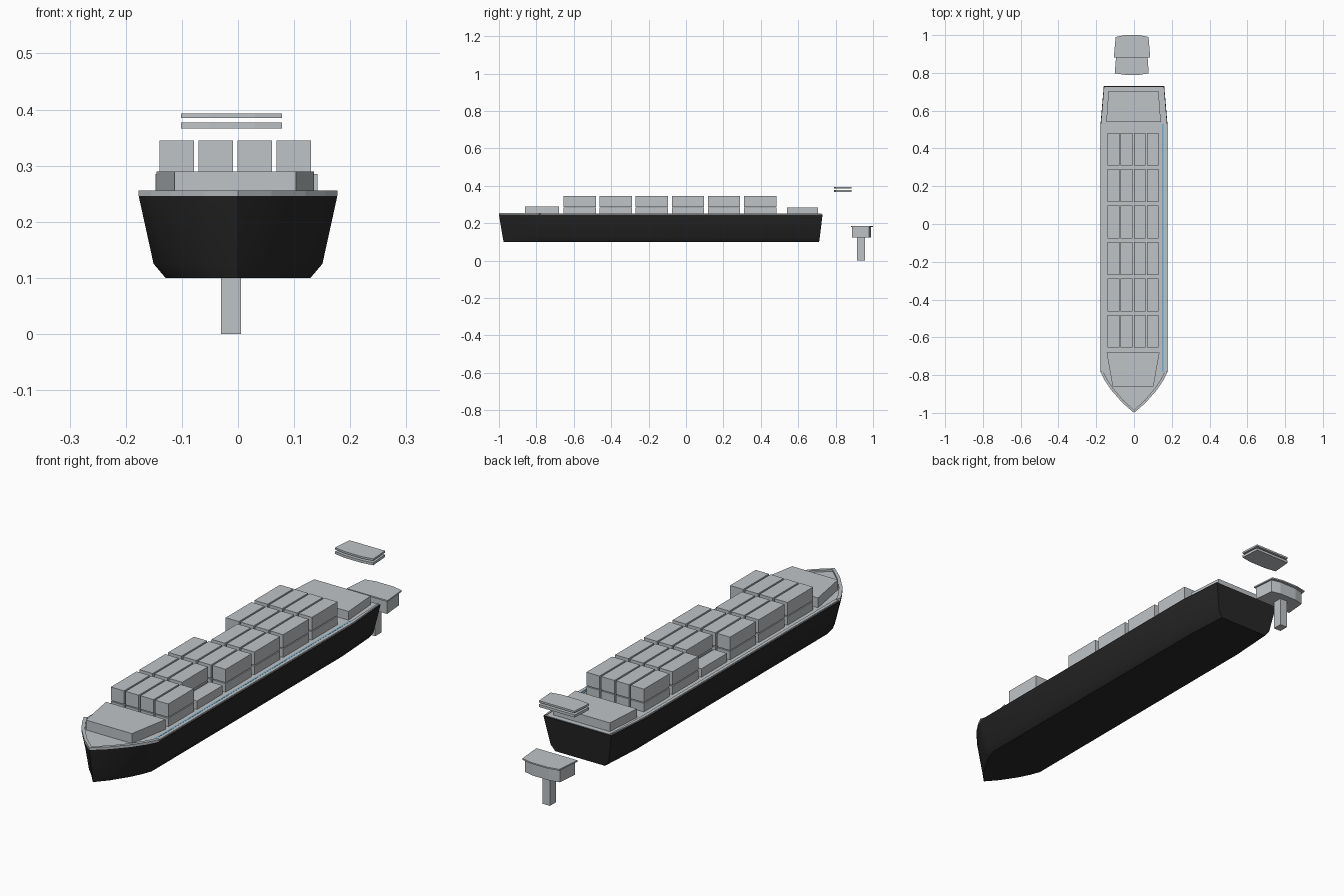
import bpy
import bmesh

cube = bpy.data.objects.get("Cube")
if cube:
    bpy.data.objects.remove(cube, do_unlink=True)


def material(name, rgb):
    m = bpy.data.materials.new(name)
    m.use_nodes = True
    m.diffuse_color = (*rgb, 1)
    m.node_tree.nodes["Principled BSDF"].inputs["Base Color"].default_value = (*rgb, 1)
    return m


grey = material("light_grey", (0.52, 0.55, 0.57))
black = material("hull_black", (0.02, 0.02, 0.02))
blue = material("walkway_blue", (0.16, 0.42, 0.62))


def loft(name, rings, mat):
    """Close a stack of equal-length rings of points into a solid."""
    bm = bmesh.new()
    loops = [[bm.verts.new(p) for p in ring] for ring in rings]
    n = len(loops[0])
    for low, high in zip(loops, loops[1:]):
        for i in range(n):
            j = (i + 1) % n
            bm.faces.new((low[i], low[j], high[j], high[i]))
    bm.faces.new(loops[0][::-1])
    bm.faces.new(loops[-1])
    bmesh.ops.recalc_face_normals(bm, faces=bm.faces)
    mesh = bpy.data.meshes.new(name)
    bm.to_mesh(mesh)
    bm.free()
    mesh.materials.append(mat)
    ob = bpy.data.objects.new(name, mesh)
    bpy.context.collection.objects.link(ob)
    return ob


def prism(name, outline, z0, z1, mat=grey):
    return loft(name, [[(x, y, z) for x, y in outline] for z in (z0, z1)], mat)


def box(name, x0, x1, y0, y1, z0, z1, mat=grey):
    return prism(name, [(x0, y0), (x1, y0), (x1, y1), (x0, y1)], z0, z1, mat)


def mirrored(half):
    """Complete an outline whose first point lies on the centre line."""
    return half + [(-x, y) for x, y in reversed(half[1:])]


# Hull: pointed bow, parallel sides, tapered stern and chamfered bilge
bow = [(0, -1), (0.06, -0.948), (0.12, -0.88), (0.155, -0.828), (0.177, -0.785)]
half = bow + [(0.177, 0.53), (0.16, 0.73)]
sections = [(0.10, 0.73, 0.975), (0.125, 0.85, 0.98), (0.246, 1, 1)]
hull = loft("hull", [[(x * sx, y * sy, z) for x, y in mirrored(half)]
                     for z, sx, sy in sections], black)
bpy.context.view_layer.objects.active = hull
hull.select_set(True)
bpy.ops.object.shade_smooth_by_angle()
hull.select_set(False)

# Deck and the bulwark around the bow
prism("deck", mirrored([(x * 0.98, y * 0.995) for x, y in half]), 0.24, 0.248)
inner = [(x * 0.94, y * 0.985) for x, y in bow]
for side, label in ((1, "left"), (-1, "right")):
    wall = [(side * x, y) for x, y in bow + inner[::-1]]
    prism("bow_bulwark_" + label, wall, 0.246, 0.256)
    rail = [(0.172, -0.785), (0.172, 0.53), (0.156, 0.725),
            (0.15, 0.725), (0.158, 0.53), (0.158, -0.785)]
    prism("gunwale_" + label, [(side * x, y) for x, y in rail], 0.246, 0.251)
box("walkway_stripe", 0.149, 0.156, -0.78, 0.53, 0.247, 0.25, blue)

# Deckhouses fore and aft
prism("fore_deckhouse", [(-0.113, -0.86), (0.103, -0.86),
                         (0.135, -0.68), (-0.145, -0.68)], 0.246, 0.29)
prism("aft_deckhouse", [(-0.147, 0.54), (0.142, 0.54),
                        (0.13, 0.705), (-0.135, 0.705)], 0.246, 0.285)

# Cargo: six rows of four stacks, two of them only one layer high
for row in range(6):
    y = -0.655 + row * 0.193
    for col in range(4):
        x = -0.14 + col * 0.0695
        tag = f"_{row + 1}_{col + 1}"
        box("lower_container" + tag, x, x + 0.062, y, y + 0.173, 0.246, 0.284)
        if (row, col) not in ((1, 3), (3, 0)):
            box("upper_container" + tag, x, x + 0.062, y, y + 0.173, 0.288, 0.345)

# Detached block on a post behind the stern, with an overhanging cap
plan = [(-0.1, 0.888), (0.08, 0.888), (0.072, 0.978),
        (0.03, 0.988), (-0.05, 0.988), (-0.092, 0.978)]
prism("stern_block", plan, 0.125, 0.18)
cap = [(-0.107, 0.882), (0.086, 0.882), (0.077, 0.99),
       (0.03, 1), (-0.05, 1), (-0.097, 0.99)]
prism("stern_block_cap", cap, 0.18, 0.186)
box("stern_post", -0.03, 0.005, 0.915, 0.957, 0, 0.125)

# Two raised roof plates
plate = [(-0.102, 0.798), (-0.05, 0.79), (0.03, 0.79),
         (0.078, 0.798), (0.072, 0.885), (-0.095, 0.885)]
prism("upper_roof_plate", plate, 0.385, 0.393)
prism("lower_roof_plate", plate, 0.366, 0.377)
